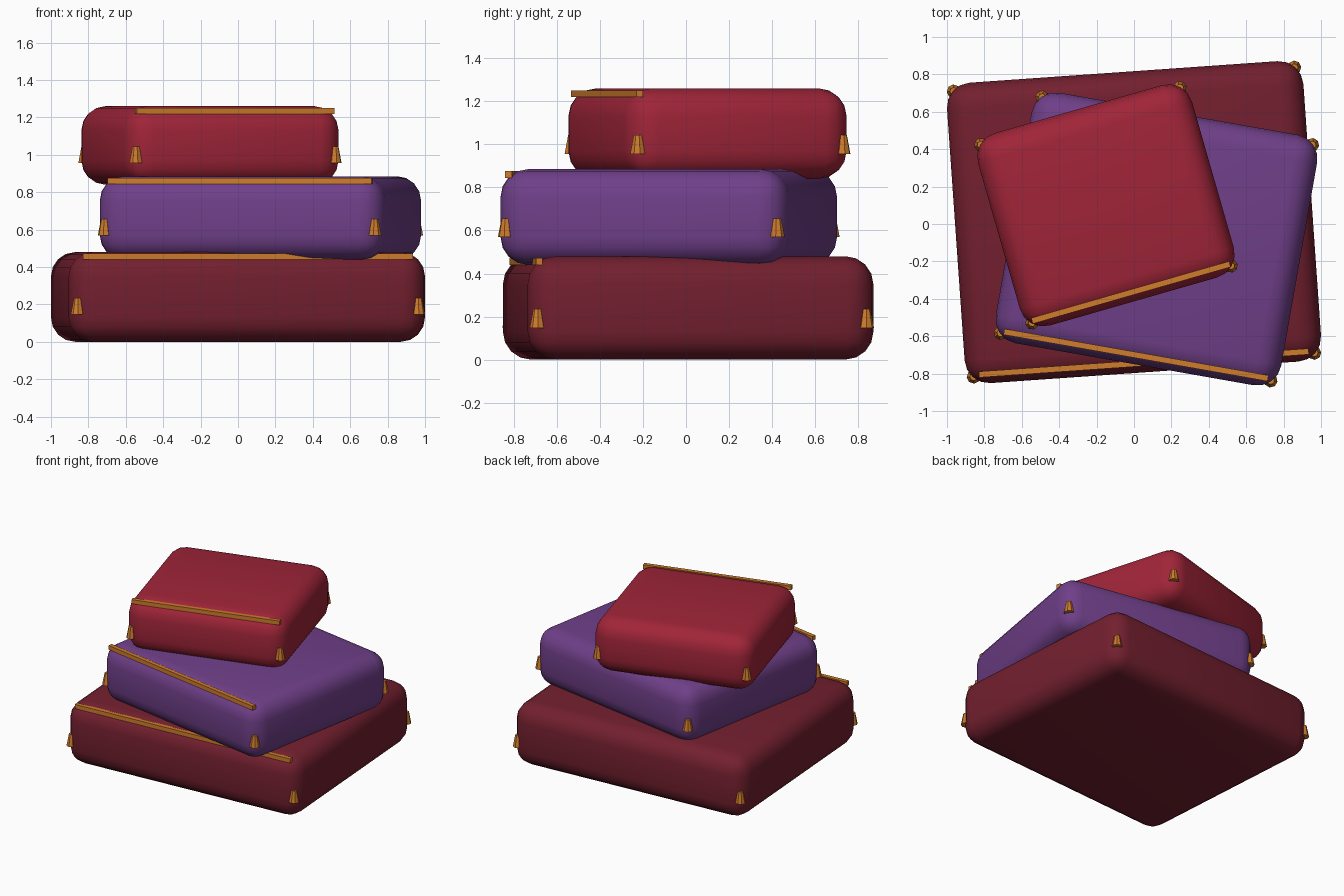
import bpy, bmesh
from math import radians
from mathutils import Matrix

if "Cube" in bpy.data.objects:
    bpy.data.objects.remove(bpy.data.objects["Cube"])


def material(name, rgb):
    m = bpy.data.materials.new(name)
    m.diffuse_color = (*rgb, 1)
    m.use_nodes = True
    m.node_tree.nodes["Principled BSDF"].inputs["Base Color"].default_value = m.diffuse_color
    return m


def make_object(name, bm, mat, frame):
    mesh = bpy.data.meshes.new(name)
    bm.to_mesh(mesh)
    bm.free()
    mesh.materials.append(mat)
    ob = bpy.data.objects.new(name, mesh)
    ob.matrix_world = frame
    bpy.context.collection.objects.link(ob)
    return ob


def box(size):
    bm = bmesh.new()
    bmesh.ops.create_cube(bm, size=1)
    bmesh.ops.scale(bm, vec=size, verts=bm.verts)
    return bm


gold = material("gold", (0.62, 0.2, 0.025))


def cushion(name, rgb, centre, angle, w, d, z0, z1):
    frame = (Matrix.Translation((*centre, (z0 + z1) / 2))
             @ Matrix.Rotation(radians(angle), 4, 'Z'))
    h = z1 - z0

    # Rounded pillow body
    bm = box((w, d, h))
    bmesh.ops.bevel(bm, geom=bm.edges[:], offset=0.13, segments=4,
                    profile=0.5, affect='EDGES')
    for f in bm.faces:
        f.smooth = True
    make_object(name, bm, material(name, rgb), frame)

    # Braid along the top front edge
    at = Matrix.Translation((0, -d / 2 + 0.05, h / 2 - 0.025))
    make_object(name + "_trim", box((w * 0.925, 0.032, 0.032)), gold, frame @ at)

    # Tapered tassel on each corner
    for sx, side in ((-1, "left"), (1, "right")):
        for sy, end in ((-1, "front"), (1, "back")):
            bm = bmesh.new()
            bmesh.ops.create_cone(bm, cap_ends=True, segments=8,
                                  radius1=0.037, radius2=0.02, depth=0.088)
            at = Matrix.Translation((sx * (w / 2 - 0.042),
                                     sy * (d / 2 - 0.04), -0.05))
            make_object(f"{name}_tassel_{end}_{side}", bm, gold, frame @ at)


cushion("bottom_cushion", (0.17, 0.014, 0.028), (0, 0.01), 4, 1.91, 1.61, 0, 0.48)
cushion("middle_cushion", (0.16, 0.05, 0.25), (0.12, -0.08), -10, 1.55, 1.36, 0.44, 0.885)
cushion("top_cushion", (0.35, 0.018, 0.04), (-0.15, 0.10), 16, 1.19, 1.07, 0.84, 1.26)
